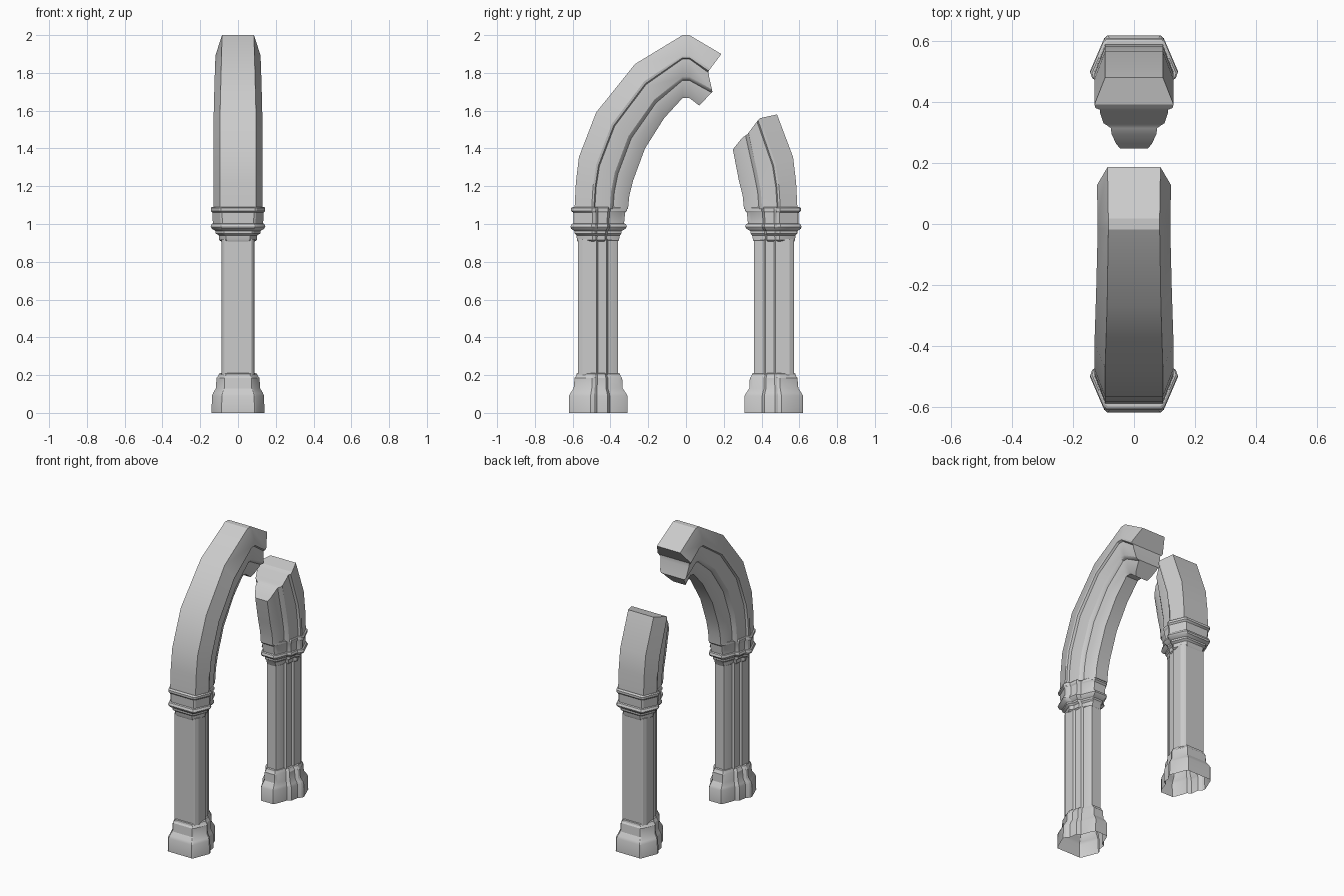
import bpy

if "Cube" in bpy.data.objects:
    bpy.data.objects.remove(bpy.data.objects["Cube"], do_unlink=True)

stone = bpy.data.materials.new("grey stone")
stone.use_nodes = True
stone.diffuse_color = (0.6, 0.6, 0.6, 1)
stone.node_tree.nodes["Principled BSDF"].inputs["Base Color"].default_value = stone.diffuse_color

# Half cross-sections: (fraction from outer to inner side, half width)
ARCH = [(0, .095), (.32, .13), (.36, .127), (.38, .112), (.42, .112), (.66, .1),
        (.7, .09), (.72, .076), (.77, .074), (.93, .058), (1, .045)]
MOULDING = [(0, .62), (.03, .7), (.37, 1), (.43, .96), (.48, .83), (.66, .78),
            (.7, .6), (.75, .57), (.93, .42), (1, .32)]
SHAFT = [(0, .78), (.02, .86), (.12, 1), (.46, 1), (.5, .85), (.72, .78),
         (.75, .62), (.8, .58), (.95, .46), (1, .38)]


def loft(name, halves, cap_start=True, cap_end=True):
    """Join rings of mirrored (half width, y, z) points into one surface."""
    n = len(halves[0])
    verts, faces = [], []
    for half in halves:
        verts += half + [(-x, y, z) for x, y, z in reversed(half)]
    m = 2 * n
    for r in range(len(halves) - 1):
        for i in range(m):
            a, b = r * m + i, r * m + (i + 1) % m
            faces.append((a, b, b + m, a + m))
    for used, start in ((cap_start, 0), (cap_end, (len(halves) - 1) * m)):
        if used:
            for i in range(n - 1):
                faces.append((start + i, start + i + 1,
                              start + m - 2 - i, start + m - 1 - i))
    mesh = bpy.data.meshes.new(name)
    mesh.from_pydata(verts, [], faces)
    mesh.materials.append(stone)
    obj = bpy.data.objects.new(name, mesh)
    bpy.context.collection.objects.link(obj)
    bpy.ops.object.select_all(action='DESELECT')
    obj.select_set(True)
    bpy.context.view_layer.objects.active = obj
    bpy.ops.object.mode_set(mode='EDIT')
    bpy.ops.mesh.select_all(action='SELECT')
    bpy.ops.mesh.normals_make_consistent(inside=False)
    bpy.ops.object.mode_set(mode='OBJECT')
    bpy.ops.object.shade_smooth_by_angle(angle=0.5)


def pillar_part(name, side, shape, levels, **caps):
    """Levels are (z, outer distance, inner distance, half width)."""
    loft(name, [[(w * f, side * (out + (inn - out) * t), z) for t, f in shape]
                for z, out, inn, w in levels], **caps)


def along(points, t):
    """Position at t on a list of (t, y, z)."""
    for (t0, y0, z0), (t1, y1, z1) in zip(points, points[1:]):
        if t <= t1:
            k = (t - t0) / (t1 - t0)
            return y0 + (y1 - y0) * k, z0 + (z1 - z0) * k
    return points[-1][1:]


def arch_part(name, side, pairs, broken_end):
    stations = [[(0, *outer), (1, *inner)] for outer, inner in pairs] + [broken_end]
    rings = []
    for s in stations:
        ring = []
        for t, w in ARCH:
            y, z = along(s, t)
            ring.append((w * (1 - max(0, z - 1.6) * .28), side * y, z))
        rings.append(ring)
    loft(name, rings)


BASE = [(0, .62, .31, .14), (.09, .62, .31, .138), (.105, .612, .318, .132),
        (.13, .595, .335, .117), (.185, .59, .338, .114), (.195, .582, .347, .106),
        (.207, .58, .35, .1), (.21, .573, .358, .092)]
COLUMN = [(.2, .573, .36, .088), (.92, .573, .36, .088)]
CAPITAL = [(.908, .573, .36, .09), (.915, .577, .355, .1), (.94, .58, .35, .102),
           (.95, .59, .342, .118), (.962, .59, .342, .118), (.975, .608, .32, .138),
           (.985, .612, .313, .145), (1, .605, .318, .14), (1.003, .595, .328, .133),
           (1.06, .597, .322, .136), (1.07, .608, .312, .144), (1.085, .608, .312, .144),
           (1.09, .6, .318, .138)]

for side, label in ((-1, "front"), (1, "back")):
    pillar_part(label + "_base", side, MOULDING, BASE, cap_start=False)
    pillar_part(label + "_shaft", side, SHAFT, COLUMN)
    pillar_part(label + "_capital", side, MOULDING, CAPITAL)

# Arch stations: outer and inner (distance from middle, z)
RISE = [((.59, 1.08), (.307, 1.08)), ((.583, 1.22), (.3, 1.15)),
        ((.567, 1.354), (.28, 1.23)), ((.476, 1.59), (.217, 1.4)),
        ((.27, 1.847), (.116, 1.56)), ((.018, 2.0), (.018, 1.667)),
        ((-.018, 2.0), (-.018, 1.667))]
arch_part("front_arch", -1, RISE,
          [(0, -.187, 1.9), (.36, -.12, 1.81), (.4, -.12, 1.79),
           (.7, -.14, 1.7), (1, -.07, 1.627)])
arch_part("back_arch", 1, RISE[:3],
          [(0, .482, 1.58), (.33, .39, 1.56), (.4, .37, 1.535),
           (.7, .325, 1.475), (.75, .3, 1.46), (1, .248, 1.395)])
